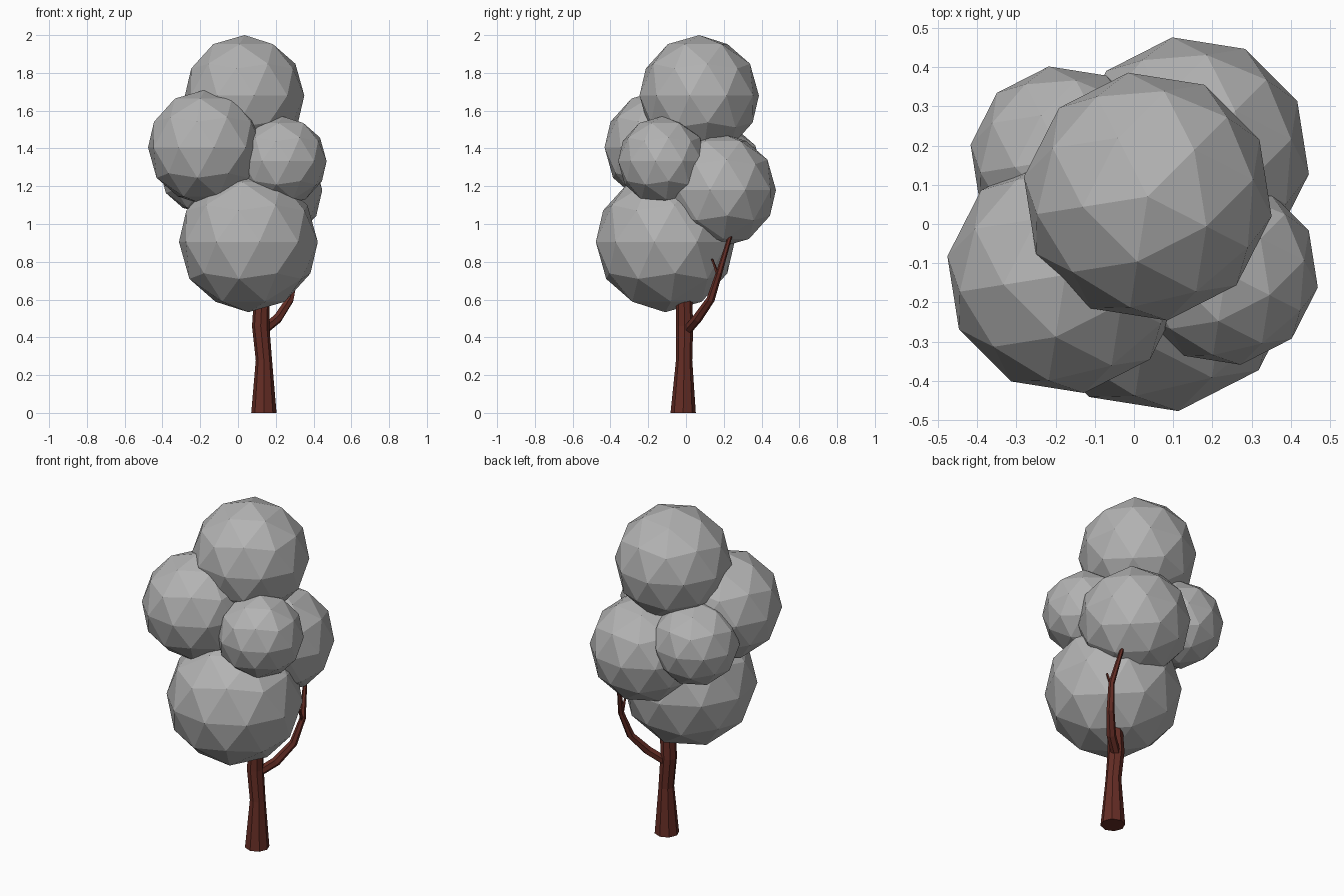
import bpy
import bmesh
from math import radians
from mathutils import Vector, Matrix

if "Cube" in bpy.data.objects:
    bpy.data.objects.remove(bpy.data.objects["Cube"], do_unlink=True)


def material(name, rgb):
    mat = bpy.data.materials.new(name)
    mat.use_nodes = True
    colour = (*rgb, 1)
    mat.diffuse_color = colour
    mat.node_tree.nodes["Principled BSDF"].inputs["Base Color"].default_value = colour
    return mat


def add_object(name, bm, mat):
    bmesh.ops.recalc_face_normals(bm, faces=bm.faces[:])
    mesh = bpy.data.meshes.new(name)
    bm.to_mesh(mesh)
    bm.free()
    mesh.materials.append(mat)
    obj = bpy.data.objects.new(name, mesh)
    bpy.context.collection.objects.link(obj)
    return obj


def foliage(name, centre, radius):
    bm = bmesh.new()
    place = Matrix.Translation(centre) @ Matrix.Rotation(radians(45), 4, "Z")
    bmesh.ops.create_icosphere(bm, subdivisions=2, radius=radius, matrix=place)
    return add_object(name, bm, leaf_grey)


def limb(name, path, sides):
    """Tapered flat-sided tube through (x, y, z, radius) points."""
    points = [Vector(p[:3]) for p in path]
    bm = bmesh.new()
    rings = []
    for i, centre in enumerate(points):
        along = points[min(i + 1, len(points) - 1)] - points[max(i - 1, 0)]
        if i == 0 and centre.z == 0:
            along = Vector((0, 0, 1))  # keep the foot flat on the ground
        turn = Vector((0, 0, 1)).rotation_difference(along).to_matrix().to_4x4()
        ring = bmesh.ops.create_circle(
            bm, segments=sides, radius=path[i][3],
            matrix=Matrix.Translation(centre) @ turn)
        rings.append(ring["verts"])
    for low, high in zip(rings, rings[1:]):
        for j in range(sides):
            k = (j + 1) % sides
            bm.faces.new((low[j], low[k], high[k], high[j]))
    bm.faces.new(rings[0])
    bm.faces.new(rings[-1])
    return add_object(name, bm, bark_brown)


leaf_grey = material("leaf_grey", (0.45, 0.45, 0.45))
bark_brown = material("bark_brown", (0.13, 0.026, 0.018))

# Foliage clumps
foliage("foliage_top", (0.035, 0.07, 1.68), 0.32)
foliage("foliage_front_right", (-0.175, -0.13, 1.405), 0.305)
foliage("foliage_left", (0.235, -0.125, 1.333), 0.237)
foliage("foliage_back_left", (0.145, 0.175, 1.18), 0.305)
foliage("foliage_back_right", (-0.18, 0.165, 1.29), 0.24)
foliage("foliage_bottom", (0.055, -0.11, 0.905), 0.372)

# Trunk, bent branch and twig
limb("trunk", [(0.137, -0.015, 0, 0.067), (0.137, -0.01, 0.28, 0.043),
               (0.12, -0.008, 0.46, 0.046), (0.127, -0.01, 0.62, 0.042)], 8)
limb("branch", [(0.125, 0, 0.43, 0.026), (0.21, 0.06, 0.5, 0.026),
                (0.275, 0.13, 0.6, 0.022), (0.305, 0.175, 0.74, 0.017),
                (0.28, 0.235, 0.94, 0.011)], 6)
limb("twig", [(0.305, 0.172, 0.72, 0.01), (0.305, 0.138, 0.815, 0.006)], 5)
